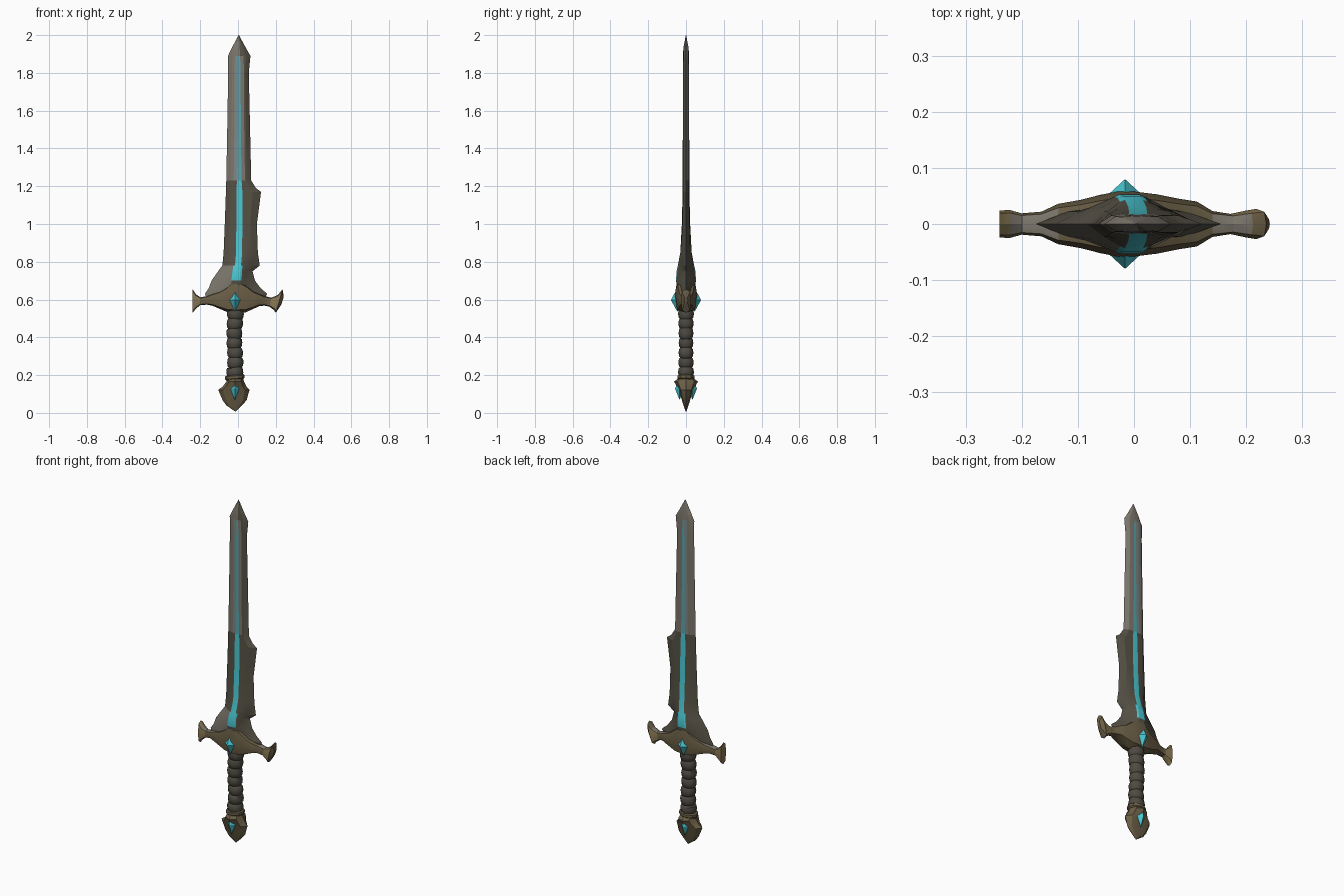
import bpy, bmesh, math
from mathutils import Vector

if "Cube" in bpy.data.objects:
    bpy.data.objects.remove(bpy.data.objects["Cube"], do_unlink=True)

COLOURS = {
    "steel": (0.205, 0.185, 0.15),
    "dark_steel": (0.092, 0.082, 0.06),
    "bronze": (0.145, 0.112, 0.06),
    "gold": (0.25, 0.185, 0.085),
    "wrap": (0.078, 0.07, 0.055),
    "teal": (0.07, 0.58, 0.65),
    "dull_teal": (0.10, 0.38, 0.42),
    "pale_blue": (0.20, 0.25, 0.25),
}
NAMES = list(COLOURS)
MATS = []
for name, rgb in COLOURS.items():
    m = bpy.data.materials.new(name)
    m.use_nodes = True
    m.diffuse_color = (*rgb, 1)
    bsdf = m.node_tree.nodes["Principled BSDF"]
    bsdf.inputs["Base Color"].default_value = (*rgb, 1)
    bsdf.inputs["Roughness"].default_value = 0.7
    MATS.append(m)


def finish(name, bm, rule, angle=30):
    """Turn a bmesh into an object; rule(face, centre) gives the colour name."""
    bmesh.ops.recalc_face_normals(bm, faces=bm.faces)
    for f in bm.faces:
        f.smooth = True
        f.material_index = NAMES.index(rule(f, f.calc_center_median()))
    mesh = bpy.data.meshes.new(name)
    bm.to_mesh(mesh)
    bm.free()
    for m in MATS:
        mesh.materials.append(m)
    mesh.set_sharp_from_angle(angle=math.radians(angle))
    obj = bpy.data.objects.new(name, mesh)
    bpy.context.collection.objects.link(obj)


def loft(name, rings, rule, angle=30):
    """Skin closed rings of equal point count; rule(column, centre) gives the colour."""
    bm = bmesh.new()
    col = bm.faces.layers.int.new("column")
    loops = [[bm.verts.new(p) for p in ring] for ring in rings]
    n = len(loops[0])
    for a, b in zip(loops, loops[1:]):
        for i in range(n):
            j = (i + 1) % n
            f = bm.faces.new((a[i], a[j], b[j], b[i]))
            f[col] = i
    for cap in (loops[0], loops[-1]):
        bm.faces.new(cap)[col] = -1
    finish(name, bm, lambda f, c: rule(f[col], c), angle)


def ellipse(z, cx, rx, ry, sides, tilt=0.0):
    pts = []
    for k in range(sides):
        a = math.tau * k / sides
        pts.append((cx + rx * math.cos(a), ry * math.sin(a), z + tilt * math.cos(a)))
    return pts


# Blade: z, left edge, right edge, half thickness, stripe centre, stripe half width
BLADE = [
    (0.59, -0.16, 0.13, 0.030, -0.01, 0.014),
    (0.63, -0.175, 0.155, 0.038, -0.01, 0.016),
    (0.66, -0.155, 0.12, 0.044, -0.01, 0.018),
    (0.70, -0.14, 0.09, 0.053, -0.008, 0.018),
    (0.75, -0.105, 0.077, 0.050, -0.004, 0.016),
    (0.78, -0.083, 0.115, 0.043, 0.000, 0.016),
    (0.85, -0.076, 0.105, 0.030, 0.006, 0.016),
    (1.00, -0.070, 0.100, 0.022, 0.007, 0.016),
    (1.17, -0.064, 0.122, 0.018, 0.007, 0.016),
    (1.19, -0.064, 0.095, 0.018, 0.007, 0.015),
    (1.23, -0.062, 0.070, 0.018, 0.007, 0.012),
    (1.50, -0.057, 0.064, 0.017, 0.007, 0.008),
    (1.80, -0.052, 0.057, 0.016, 0.007, 0.007),
    (1.89, -0.053, 0.066, 0.016, 0.006, 0.005),
    (1.93, -0.034, 0.043, 0.014, 0.005, 0.004),
    (2.00, 0.003, 0.005, 0.001, 0.004, 0.0005),
]


def blade_ring(z, xl, xr, t, cx, w):
    margin = 0.009 if z < 0.8 else 0.018
    pale = min(w + margin, (xr - xl) * 0.3)
    bevel = min(t * 0.85, 0.022)
    front = [(cx + (xl - cx) * 0.66, bevel), (cx - pale, t * 0.92), (cx - w, t),
             (cx + w, t), (cx + pale, t * 0.92), (cx + (xr - cx) * 0.62, bevel)]
    return ([(xl, 0, z)] + [(x, -y, z) for x, y in front] + [(xr, 0, z)]
            + [(x, y, z) for x, y in reversed(front)])


def blade_colour(i, c):
    front = c.y < 0
    i = min(i, 13 - i)
    if i == 3 and 0.7 < c.z < 1.9:
        return "teal" if c.z < 1.23 else "dull_teal"
    if i in (2, 4):
        if 0.7 < c.z < 0.78:
            return "teal"
        if 1.23 < c.z < 1.9:
            return "pale_blue" if i == 2 else "steel"
    if c.z < 0.78:
        return "steel" if front and i < 2 else "dark_steel"
    if c.z < 1.23 or (front and i > 3):
        return "dark_steel"
    return "steel"


loft("blade", [blade_ring(*row) for row in BLADE], blade_colour, 20)

# Crossguard: x, bottom, top, half depth, slant of the section
GUARD = [
    (-0.240, 0.530, 0.655, 0.024, 0),
    (-0.222, 0.552, 0.628, 0.025, 0),
    (-0.200, 0.570, 0.612, 0.019, 0),
    (-0.165, 0.573, 0.618, 0.022, 0),
    (-0.135, 0.567, 0.632, 0.036, 0),
    (-0.095, 0.550, 0.648, 0.043, 0),
    (-0.060, 0.535, 0.672, 0.052, 0),
    (-0.018, 0.526, 0.715, 0.060, 0),
    (0.040, 0.532, 0.685, 0.053, 0),
    (0.080, 0.550, 0.648, 0.045, 0),
    (0.112, 0.565, 0.632, 0.040, 0),
    (0.140, 0.568, 0.618, 0.023, 0),
    (0.172, 0.562, 0.610, 0.018, 0.006),
    (0.200, 0.546, 0.625, 0.024, 0.012),
    (0.218, 0.530, 0.655, 0.027, 0.018),
    (0.236, 0.575, 0.615, 0.010, 0.006),
]


def guard_ring(x, lo, hi, d, slant):
    ring = []
    for k in range(8):
        s, c = math.sin(math.tau * k / 8), math.cos(math.tau * k / 8)
        if k % 2:
            s, c = s * 1.13, c * 1.13
        ring.append((x + slant * s, d * c, (lo + hi) / 2 + (hi - lo) / 2 * s))
    return ring


def guard_colour(i, c):
    if i in (1, 2) and 0.14 < abs(c.x) < 0.215:
        return "steel"
    return "gold" if c.x < -0.205 or 0.18 < c.x < 0.215 else "bronze"


loft("crossguard", [guard_ring(*row) for row in GUARD], guard_colour)

# Grip: stacked leather wraps, each a bulge between two grooves
WRAPS = 7
LOW, HIGH = 0.19, 0.55
rings = []
step = (HIGH - LOW) / WRAPS
for w in range(WRAPS):
    tilt = 0.002 if w % 2 else -0.002
    waist = 0.004 * math.sin(math.pi * (w + 0.5) / WRAPS)
    for f, r in ((0.0, 0.038), (0.15, 0.043), (0.5, 0.046), (0.85, 0.043)):
        cx = -0.017 + 0.003 * math.sin(w * 1.3)
        rings.append(ellipse(LOW + (w + f) * step, cx, r - waist, r - waist - 0.003, 12, tilt))
loft("grip", rings, lambda i, c: "wrap", 35)

# Pommel: z, centre x, half width, half depth
POMMEL = [
    (0.008, -0.014, 0.002, 0.002),
    (0.040, -0.020, 0.042, 0.013),
    (0.068, -0.018, 0.064, 0.022),
    (0.092, -0.020, 0.072, 0.029),
    (0.122, -0.022, 0.083, 0.039),
    (0.138, -0.018, 0.064, 0.047),
    (0.165, -0.015, 0.047, 0.063),
    (0.180, -0.016, 0.044, 0.046),
]
loft("pommel", [ellipse(*row, 8) for row in POMMEL], lambda i, c: "bronze", 25)
loft("pommel_collar", [ellipse(z, -0.017, r, r - 0.006, 10, 0.004)
                       for z, r in ((0.172, 0.043), (0.182, 0.052), (0.196, 0.052), (0.204, 0.040))],
     lambda i, c: "bronze")


# Gems: faceted diamonds set in the front and back
def gem(name, centre, half):
    bm = bmesh.new()
    for axis in range(3):
        for s in (-1, 1):
            v = Vector(centre)
            v[axis] += s * half[axis]
            bm.verts.new(v)
    bmesh.ops.convex_hull(bm, input=bm.verts)
    finish(name, bm, lambda f, c: "teal", 5)


for side, s in (("front", -1), ("back", 1)):
    gem(side + "_guard_gem", (-0.016, s * 0.046, 0.598), (0.037, 0.034, 0.062))
    gem(side + "_pommel_gem", (-0.017, s * 0.034, 0.128), (0.024, 0.024, 0.060))
